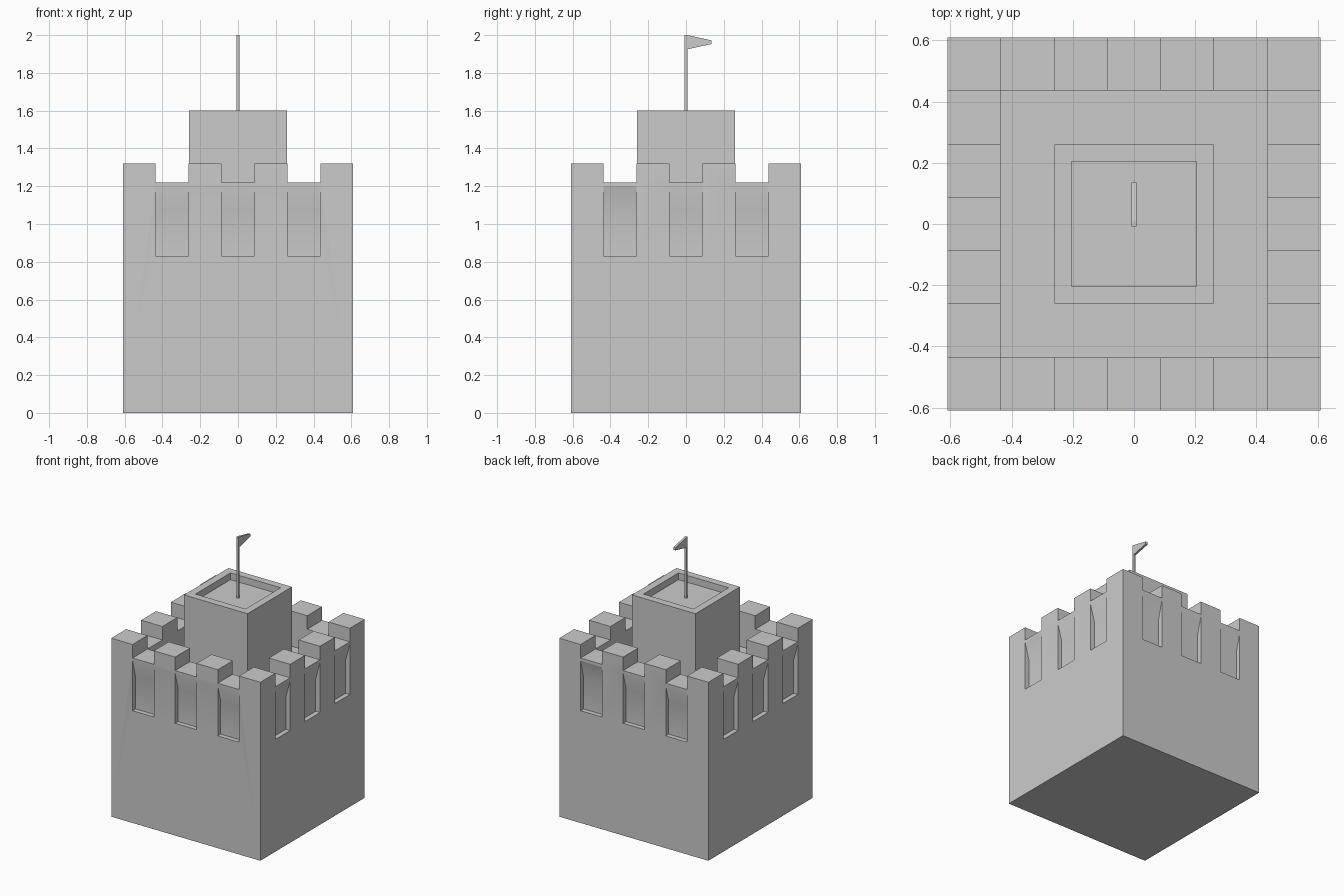
import bpy, bmesh, math
from mathutils import Matrix

if "Cube" in bpy.data.objects:
    bpy.data.objects.remove(bpy.data.objects["Cube"])

HALF = 0.61                 # half width of the main block
UNIT = 2 * HALF / 7         # merlon / gap width
INNER = HALF - UNIT         # inside of the parapet
GAPS = (-2 * UNIT, 0, 2 * UNIT)


def make(name, bm):
    bmesh.ops.recalc_face_normals(bm, faces=bm.faces[:])
    me = bpy.data.meshes.new(name)
    bm.to_mesh(me)
    bm.free()
    ob = bpy.data.objects.new(name, me)
    bpy.context.collection.objects.link(ob)
    return ob


def add_box(bm, x0, x1, y0, y1, z0, z1):
    mat = Matrix.Translation(((x0 + x1) / 2, (y0 + y1) / 2, (z0 + z1) / 2)) \
        @ Matrix.Diagonal((x1 - x0, y1 - y0, z1 - z0, 1))
    bmesh.ops.create_cube(bm, size=1, matrix=mat)


def box(name, *dims):
    bm = bmesh.new()
    add_box(bm, *dims)
    return make(name, bm)


def add_prism(bm, profile, x0, x1, mat=Matrix()):
    # profile in (y, z), extruded along x
    a = [bm.verts.new(mat @ Matrix.Translation((x0, y, z)).translation) for y, z in profile]
    b = [bm.verts.new(mat @ Matrix.Translation((x1, y, z)).translation) for y, z in profile]
    bm.faces.new(a)
    bm.faces.new(b[::-1])
    n = len(profile)
    for i in range(n):
        j = (i + 1) % n
        bm.faces.new((a[i], b[i], b[j], a[j]))


def cut(ob, cutter):
    mod = ob.modifiers.new("cut", 'BOOLEAN')
    mod.operation = 'DIFFERENCE'
    mod.solver = 'EXACT'
    mod.object = cutter
    cutter.hide_render = True
    bpy.context.view_layer.objects.active = ob
    bpy.ops.object.modifier_apply(modifier=mod.name)
    bpy.data.objects.remove(cutter)


# main block, hollowed at the top into a walkway
body = box("castle_walls", -HALF, HALF, -HALF, HALF, 0, 1.32)
cut(body, box("walkway_cutter", -INNER, INNER, -INNER, INNER, 1.06, 1.6))

# crenel gaps, first along y and then along x
for along_x in (False, True):
    bm = bmesh.new()
    for g in GAPS:
        r = (g - UNIT / 2, g + UNIT / 2)
        dims = (-1, 1, *r) if along_x else (*r, -1, 1)
        add_box(bm, *dims, 1.22, 1.5)
    cut(body, make("gap_cutter", bm))

# sloped recesses below every gap
bm = bmesh.new()
profile = [(-0.70, 0.83), (-0.575, 0.83), (-0.575, 1.07), (-HALF, 1.2), (-0.70, 1.2)]
for side in range(4):
    rot = Matrix.Rotation(side * math.pi / 2, 4, 'Z')
    for g in GAPS:
        add_prism(bm, profile, g - UNIT / 2, g + UNIT / 2, rot)
cut(body, make("recess_cutter", bm))

# central tower with sunken roof
tower = box("tower", -0.26, 0.26, -0.26, 0.26, 1.06, 1.6)
cut(tower, box("roof_cutter", -0.205, 0.205, -0.205, 0.205, 1.55, 1.8))

# flagpole and tapered pennant
box("flagpole", -0.008, 0.008, -0.008, 0.008, 1.55, 2.0)
bm = bmesh.new()
add_prism(bm, [(0.008, 2.0), (0.135, 1.972), (0.135, 1.953), (0.008, 1.925)], -0.008, 0.008)
make("pennant", bm)

# soften only the shallow bend inside the recesses
bpy.ops.object.select_all(action='DESELECT')
body.select_set(True)
bpy.context.view_layer.objects.active = body
bpy.ops.object.shade_smooth_by_angle(angle=math.radians(30))
